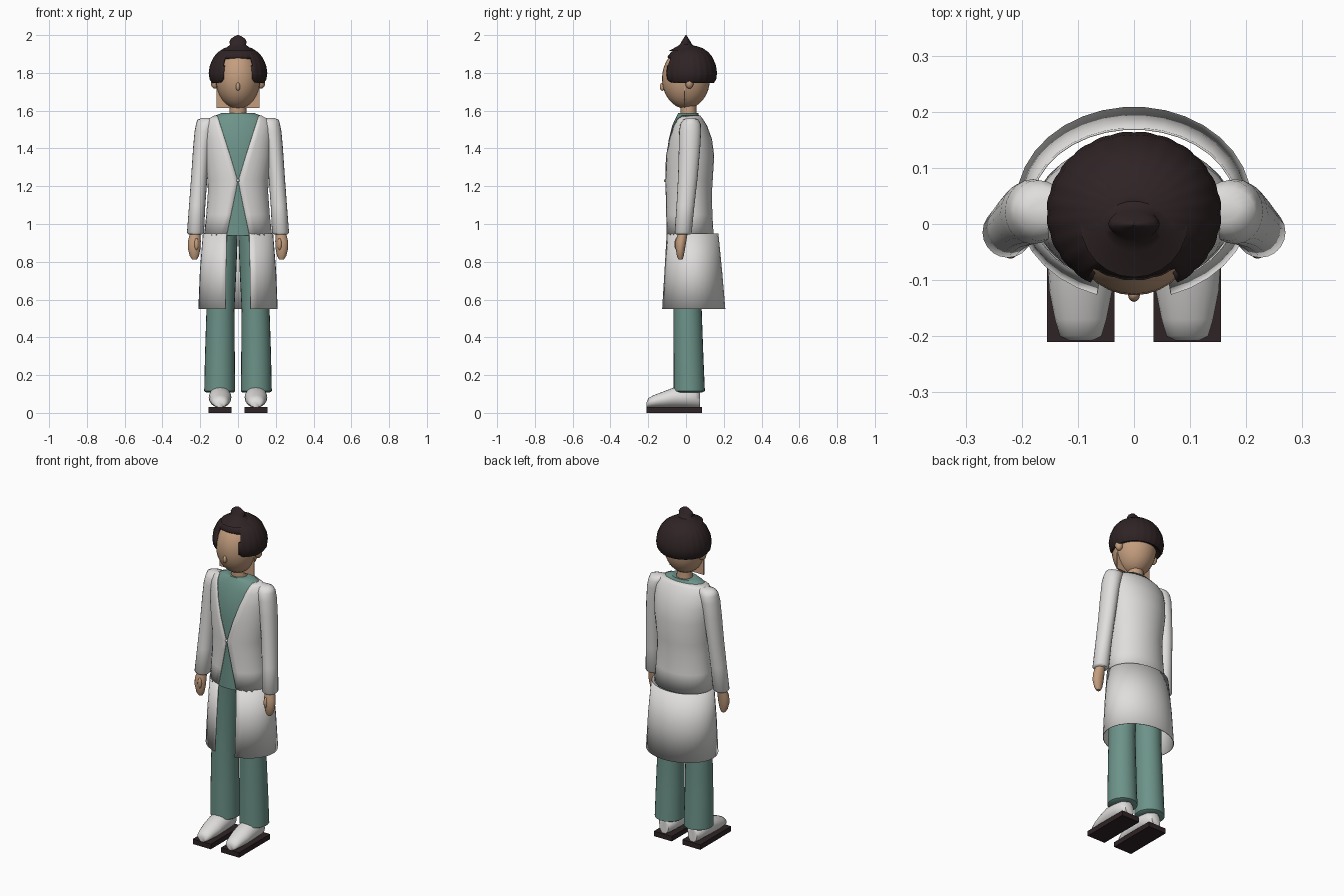
import bpy, bmesh
from math import sin, cos, pi, asin, radians
from mathutils import Vector

old = bpy.data.objects.get("Cube")
if old:
    bpy.data.objects.remove(old)


def material(name, color):
    m = bpy.data.materials.new(name)
    m.use_nodes = True
    m.diffuse_color = (*color, 1)
    bsdf = next(n for n in m.node_tree.nodes if n.type == 'BSDF_PRINCIPLED')
    bsdf.inputs["Base Color"].default_value = (*color, 1)
    return m


WHITE = material("coat white", (0.74, 0.73, 0.72))
GREEN = material("scrub green", (0.15, 0.29, 0.25))
SKIN = material("skin", (0.55, 0.34, 0.21))
DARK = material("dark brown", (0.028, 0.017, 0.018))


def finish(name, bm, mat, closed=True, angle=50):
    if closed:
        bmesh.ops.recalc_face_normals(bm, faces=bm.faces)
    me = bpy.data.meshes.new(name)
    bm.to_mesh(me)
    bm.free()
    ob = bpy.data.objects.new(name, me)
    bpy.context.collection.objects.link(ob)
    me.materials.append(mat)
    bpy.ops.object.select_all(action='DESELECT')
    ob.select_set(True)
    bpy.context.view_layer.objects.active = ob
    bpy.ops.object.shade_smooth_by_angle(angle=radians(angle))
    return ob


def thicken(ob, depth):
    mod = ob.modifiers.new("thickness", 'SOLIDIFY')
    mod.thickness = depth
    mod.offset = -1


def ring(z, cx, rx, front, back, n=24, gap=None, ripple=0):
    """Horizontal oval, starting at the front; gap leaves a front opening."""
    cy, ry = (front + back) / 2, (back - front) / 2
    start = 0 if gap is None else asin(min(gap / rx, 1))
    steps = n if gap is None else n - 1
    pts = []
    for i in range(n):
        t = start + (2 * pi - 2 * start) * i / steps
        k = 1 + ripple * abs(sin(t * 12))
        pts.append(Vector((cx + rx * k * sin(t), cy - ry * k * cos(t), z)))
    return pts


def loft(rings, closed=True, caps=True):
    bm = bmesh.new()
    rows = [[bm.verts.new(p) for p in r] for r in rings]
    n = len(rows[0])
    for a, b in zip(rows, rows[1:]):
        for j in range(n if closed else n - 1):
            k = (j + 1) % n
            bm.faces.new((a[j], a[k], b[k], b[j]))
    if caps:
        bm.faces.new(rows[0][::-1])
        bm.faces.new(rows[-1])
    return bm


def ball(name, center, radii, mat, segs=24):
    bm = bmesh.new()
    bmesh.ops.create_uvsphere(bm, u_segments=segs, v_segments=segs // 2, radius=1)
    bmesh.ops.scale(bm, vec=radii, verts=bm.verts)
    bmesh.ops.translate(bm, vec=center, verts=bm.verts)
    return finish(name, bm, mat)


def box(name, center, size, mat):
    bm = bmesh.new()
    bmesh.ops.create_cube(bm, size=1)
    bmesh.ops.scale(bm, vec=size, verts=bm.verts)
    bmesh.ops.translate(bm, vec=center, verts=bm.verts)
    return finish(name, bm, mat, angle=30)


# Coat body and scrub top share one profile: height, half width, front, back
torso = [(0.94, 0.18, -0.11, 0.147), (1.05, 0.168, -0.108, 0.14), (1.17, 0.16, -0.108, 0.138),
         (1.23, 0.162, -0.11, 0.142), (1.36, 0.176, -0.11, 0.15), (1.45, 0.18, -0.098, 0.138),
         (1.52, 0.178, -0.08, 0.112), (1.555, 0.16, -0.065, 0.09), (1.575, 0.125, -0.055, 0.075)]


def opening(z):
    return max(0.002, (z - 1.23) * 0.32 if z > 1.23 else (1.23 - z) * 0.21)


coat = finish("coat_body", loft([ring(z, 0, w, f, b, 32, opening(z)) for z, w, f, b in torso],
                                closed=False, caps=False), WHITE, False)
thicken(coat, 0.004)
scrub = [ring(z, 0, w - 0.007, f + 0.007, b - 0.007, 32) for z, w, f, b in torso]
scrub.append(ring(1.588, 0, 0.085, -0.04, 0.065, 32))
finish("scrub_top", loft(scrub), GREEN)
skirt = [(0.55, 0.21, -0.135, 0.209, 0.066), (0.75, 0.202, -0.122, 0.192, 0.064),
         (0.95, 0.186, -0.11, 0.172, 0.06)]
thicken(finish("coat_skirt", loft([ring(z, 0, w, f, b, 32, g) for z, w, f, b, g in skirt],
                                  closed=False, caps=False), WHITE, False), 0.004)
ball("coat_button", (0, -0.11, 1.23), (0.008, 0.006, 0.008), WHITE, 12)

# Paired limbs
for s, side in ((1, "left"), (-1, "right")):
    sleeve = [(0.945, 0.225, 0.036, -0.052, 0.022), (0.955, 0.225, 0.045, -0.06, 0.03),
              (1.1, 0.216, 0.043, -0.05, 0.045), (1.25, 0.205, 0.043, -0.042, 0.062),
              (1.4, 0.192, 0.046, -0.038, 0.075), (1.49, 0.18, 0.05, -0.036, 0.08),
              (1.53, 0.17, 0.052, -0.03, 0.078), (1.552, 0.16, 0.055, -0.015, 0.066),
              (1.562, 0.145, 0.045, 0.005, 0.045)]
    finish(side + "_sleeve", loft([ring(z, s * x, w, f, b, 20) for z, x, w, f, b in sleeve]), WHITE)

    hand = [(0.812, 0.23, 0.012, -0.04, -0.018), (0.83, 0.231, 0.024, -0.048, -0.012),
            (0.87, 0.232, 0.033, -0.055, -0.005), (0.91, 0.231, 0.034, -0.055, 0.002),
            (0.96, 0.226, 0.026, -0.04, 0.01)]
    finish(side + "_hand", loft([ring(z, s * x, w, f, b, 16) for z, x, w, f, b in hand]), SKIN)
    ball(side + "_thumb", (s * 0.22, -0.05, 0.893), (0.012, 0.012, 0.032), SKIN, 12)

    leg = [(0.108, 0.096, 0.072, -0.05, 0.085), (0.115, 0.097, 0.082, -0.066, 0.1),
           (0.3, 0.096, 0.079, -0.066, 0.092), (0.55, 0.093, 0.074, -0.066, 0.083),
           (0.75, 0.085, 0.076, -0.075, 0.09), (0.96, 0.078, 0.077, -0.09, 0.11)]
    finish(side + "_trouser_leg", loft([ring(z, s * x, w, f, b) for z, x, w, f, b in leg]), GREEN)

    # Shoe: upright ovals from toe to heel (depth, half width, height)
    shoe = [(-0.208, 0.02, 0.03), (-0.2, 0.037, 0.05), (-0.17, 0.046, 0.066), (-0.12, 0.056, 0.085),
            (-0.06, 0.06, 0.108), (0.0, 0.057, 0.11), (0.05, 0.05, 0.1), (0.075, 0.03, 0.08)]
    rows = [[Vector((s * 0.095 + w * cos(t * pi / 10), y, 0.028 + h / 2 * (1 + sin(t * pi / 10))))
             for t in range(20)] for y, w, h in shoe]
    finish(side + "_shoe", loft(rows), WHITE)
    box(side + "_sole", (s * 0.095, -0.0625, 0.015), (0.12, 0.295, 0.03), DARK)
    ball(side + "_ear", (s * 0.122, 0.018, 1.748), (0.022, 0.022, 0.032), SKIN, 16)

# Head
finish("neck", loft([ring(1.56, 0, 0.052, -0.03, 0.06), ring(1.6, 0, 0.044, -0.03, 0.055),
                     ring(1.68, 0, 0.044, -0.03, 0.055)]), SKIN)
ball("head", (0, 0, 1.77), (0.118, 0.127, 0.16), SKIN, 32)
box("jaw_plate", (0, -0.008, 1.67), (0.23, 0.006, 0.11), SKIN)
ball("nose", (0, -0.125, 1.727), (0.011, 0.014, 0.022), SKIN, 12)

# Hair shell with the face opening cut from the front
shell = [(1.757, 0.105), (1.746, 0.135), (1.765, 0.149), (1.8, 0.154), (1.84, 0.148), (1.884, 0.128),
         (1.91, 0.105), (1.93, 0.075), (1.943, 0.035), (1.946, 0.003)]
bm = loft([ring(z, 0, w, 0.02 - w * 0.93, 0.02 + w * 0.93, 96, ripple=0.014) for z, w in shell],
          caps=False)
face = [f for f in bm.faces if f.calc_center_median().z < 1.884
        and f.calc_center_median().y < 0 and abs(f.calc_center_median().x) < 0.078]
bmesh.ops.delete(bm, geom=face, context='FACES')
thicken(finish("hair", bm, DARK, False), 0.02)

bun = [(1.915, 0.095, 0.095), (1.938, 0.055, 0.05), (1.95, 0.042, 0.032), (1.965, 0.046, 0.024),
       (1.98, 0.038, 0.015), (1.993, 0.02, 0.007), (2.0, 0.003, 0.002)]
finish("hair_bun", loft([ring(z, 0, w, -d, d, 24, ripple=0.03) for z, w, d in bun]), DARK)
